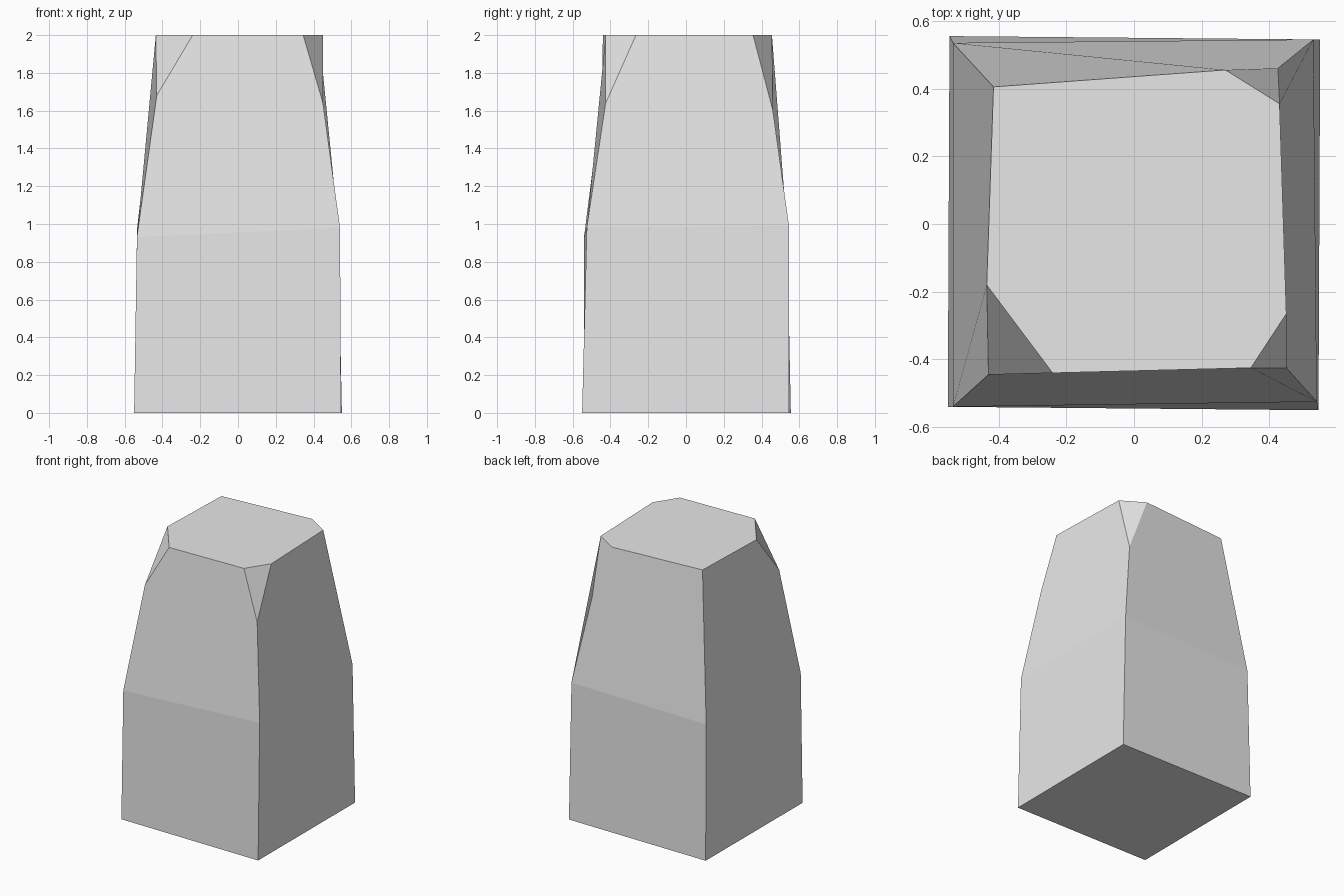
import bpy
import bmesh

cube = bpy.data.objects.get("Cube")
if cube:
    bpy.data.objects.remove(cube)

# Corners anticlockwise from front right: foot, shoulder, and the head, which is
# either one tip or a chipped corner (cut start, low point, cut end)
CORNERS = [
    ((-.55, -.54, 0), (-.535, -.54, .93),
     [(-.435, -.18, 2), (-.43, -.445, 1.68), (-.24, -.44, 2)]),
    ((.545, -.55, 0), (.54, -.525, .98),
     [(.345, -.425, 2), (.45, -.425, 1.64), (.45, -.265, 2)]),
    ((.55, .545, 0), (.53, .545, .99),
     [(.43, .355, 2), (.425, .46, 1.6), (.27, .455, 2)]),
    ((-.545, .555, 0), (-.535, .535, .97),
     [(-.415, .405, 2)]),
]

bm = bmesh.new()
feet = [bm.verts.new(c[0]) for c in CORNERS]
shoulders = [bm.verts.new(c[1]) for c in CORNERS]
heads = [[bm.verts.new(p) for p in c[2]] for c in CORNERS]

# Underside and flat top
bm.faces.new(feet[::-1])
bm.faces.new([v for head in heads for v in (head[0], head[-1])[:len(head)]])

for i in range(4):
    j = (i + 1) % 4
    # Lower wall, then tapering upper wall reaching both chipped corners
    bm.faces.new((feet[i], feet[j], shoulders[j], shoulders[i]))
    here, there = heads[i], heads[j]
    bm.faces.new([shoulders[i], shoulders[j]] + there[:2][::-1] + here[-2:][::-1])
    # Chip facet
    if len(here) == 3:
        bm.faces.new(here)

bmesh.ops.recalc_face_normals(bm, faces=bm.faces[:])
mesh = bpy.data.meshes.new("stone_block")
bm.to_mesh(mesh)
bm.free()

stone = bpy.data.materials.new("pale_grey_stone")
stone.use_nodes = True
colour = (.8, .8, .8, 1)
stone.diffuse_color = colour
stone.node_tree.nodes["Principled BSDF"].inputs["Base Color"].default_value = colour
mesh.materials.append(stone)

block = bpy.data.objects.new("stone_block", mesh)
bpy.context.collection.objects.link(block)
